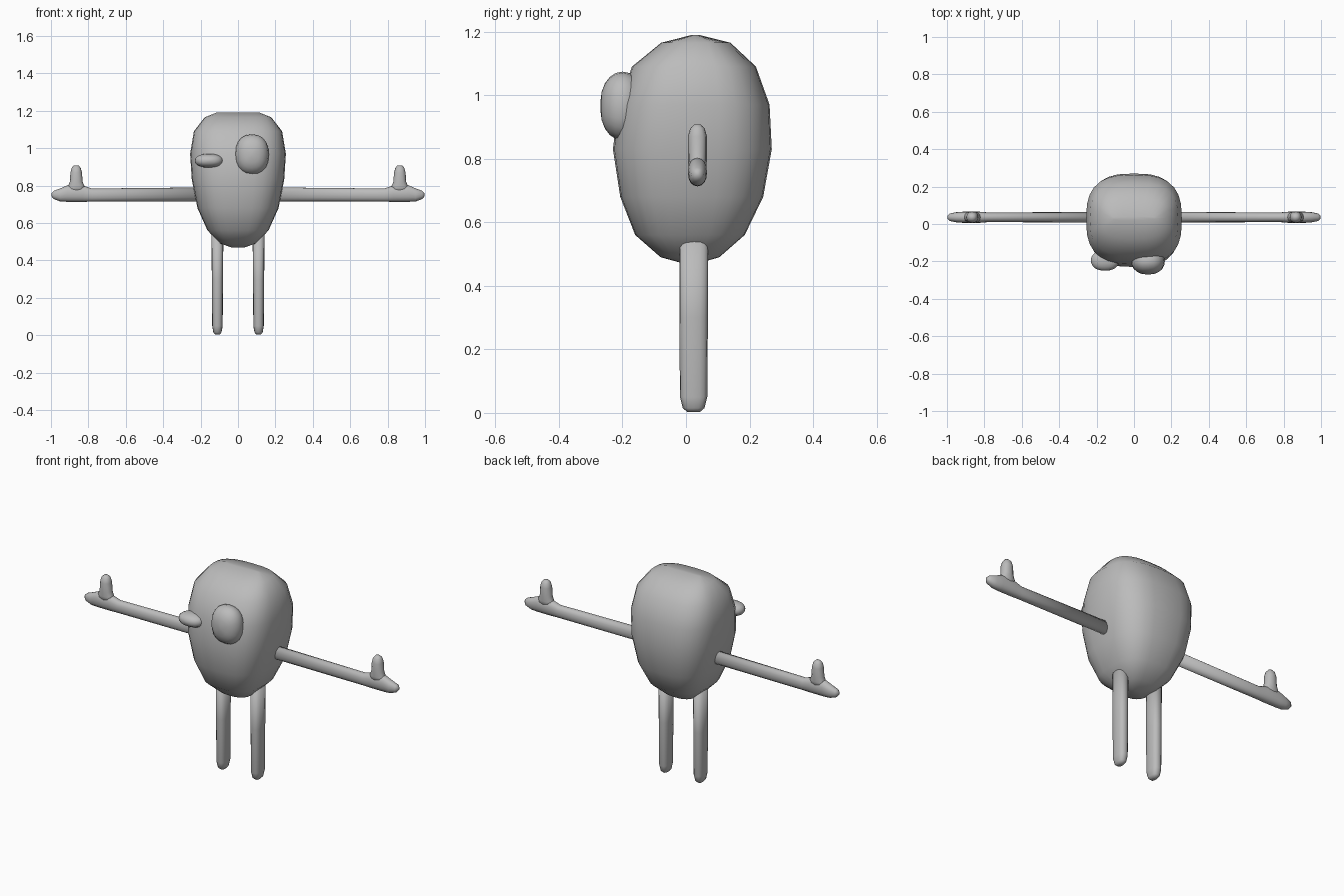
import bpy, bmesh, math

if "Cube" in bpy.data.objects:
    bpy.data.objects.remove(bpy.data.objects["Cube"])

grey = bpy.data.materials.new("plain grey")
grey.diffuse_color = (0.5, 0.5, 0.5, 1)
grey.use_nodes = True
grey.node_tree.nodes["Principled BSDF"].inputs["Base Color"].default_value = grey.diffuse_color


def loft(name, axis, rings, n=16, power=2.0, mirror=False):
    """Skin closed sections; ring = (position, u min, u max, v min, v max)."""
    bm = bmesh.new()
    loops = []
    for t, u0, u1, v0, v1 in rings:
        loop = []
        for i in range(n):
            a = 2 * math.pi * i / n
            c, s = math.cos(a), math.sin(a)
            u = (u0 + u1) / 2 + (u1 - u0) / 2 * math.copysign(abs(c) ** (2 / power), c)
            v = (v0 + v1) / 2 + (v1 - v0) / 2 * math.copysign(abs(s) ** (2 / power), s)
            co = {"z": (u, v, t), "x": (t, u, v), "y": (u, t, v)}[axis]
            loop.append(bm.verts.new(co))
        loops.append(loop)
    for a, b in zip(loops, loops[1:]):
        for i in range(n):
            j = (i + 1) % n
            bm.faces.new((a[i], a[j], b[j], b[i]))
    bm.faces.new(loops[0])
    bm.faces.new(loops[-1])
    bmesh.ops.recalc_face_normals(bm, faces=bm.faces)
    for f in bm.faces:
        f.smooth = True
    me = bpy.data.meshes.new(name)
    bm.to_mesh(me)
    bm.free()
    me.materials.append(grey)
    ob = bpy.data.objects.new(name, me)
    bpy.context.collection.objects.link(ob)
    if mirror:
        ob.modifiers.new("mirror", 'MIRROR').use_mirror_merge = False
    return ob


# Body: rounded-square plan, faceted egg side profile with a ridge on top
profile = [(0.468, 0.03, 0.0, 0.03), (0.49, 0.095, -0.08, 0.105),
           (0.56, 0.163, -0.16, 0.185), (0.68, 0.217, -0.207, 0.243),
           (0.83, 0.247, -0.23, 0.27), (0.97, 0.256, -0.213, 0.263),
           (1.09, 0.236, -0.17, 0.22), (1.165, 0.178, -0.078, 0.14),
           (1.19, 0.115, 0.02, 0.04)]
loft("body", "z", [(z, -a, a, f, b) for z, a, f, b in profile], n=28, power=2.8)


# Eyes: soft pebbles set on the front
def eye(name, x, z, rx, rz, front, back):
    rings = []
    for k in range(11):
        a = math.pi * (0.02 + 0.96 * k / 10)
        y = (front + back) / 2 - (back - front) / 2 * math.cos(a)
        s = math.sin(a) ** 0.85
        rings.append((y, x - rx * s, x + rx * s, z - rz * s, z + rz * s))
    loft(name, "y", rings, n=20, power=2.3)


eye("large_eye", 0.075, 0.966, 0.09, 0.108, -0.27, -0.13)
eye("small_eye", -0.155, 0.933, 0.076, 0.037, -0.25, -0.14)

# Legs: flattened rods with rounded feet
loft("legs", "z", [(z, 0.11 - a, 0.11 + a, 0.024 - b, 0.024 + b) for z, a, b in
                   [(0.003, 0.012, 0.02), (0.015, 0.022, 0.034), (0.05, 0.028, 0.043),
                    (0.3, 0.03, 0.045), (0.56, 0.032, 0.045)]], power=2.5, mirror=True)

# Arms: long rods swelling into a tapered hand
loft("arms", "x", [(x, 0.036 - w, 0.036 + w, lo, hi) for x, w, lo, hi in
                   [(0.2, 0.028, 0.716, 0.79), (0.78, 0.026, 0.714, 0.784),
                    (0.83, 0.03, 0.713, 0.8), (0.91, 0.03, 0.713, 0.802),
                    (0.95, 0.027, 0.715, 0.785), (0.985, 0.02, 0.728, 0.772),
                    (0.997, 0.008, 0.742, 0.76)]], power=2.2, mirror=True)

# Thumbs: upright pegs with flared bases
loft("thumbs", "z", [(z, 0.865 - a, 0.865 + a, 0.036 - b, 0.036 + b) for z, a, b in
                     [(0.76, 0.055, 0.026), (0.795, 0.045, 0.03), (0.82, 0.034, 0.03),
                      (0.87, 0.031, 0.03), (0.895, 0.024, 0.023), (0.908, 0.012, 0.01)]],
     n=12, power=2.2, mirror=True)
